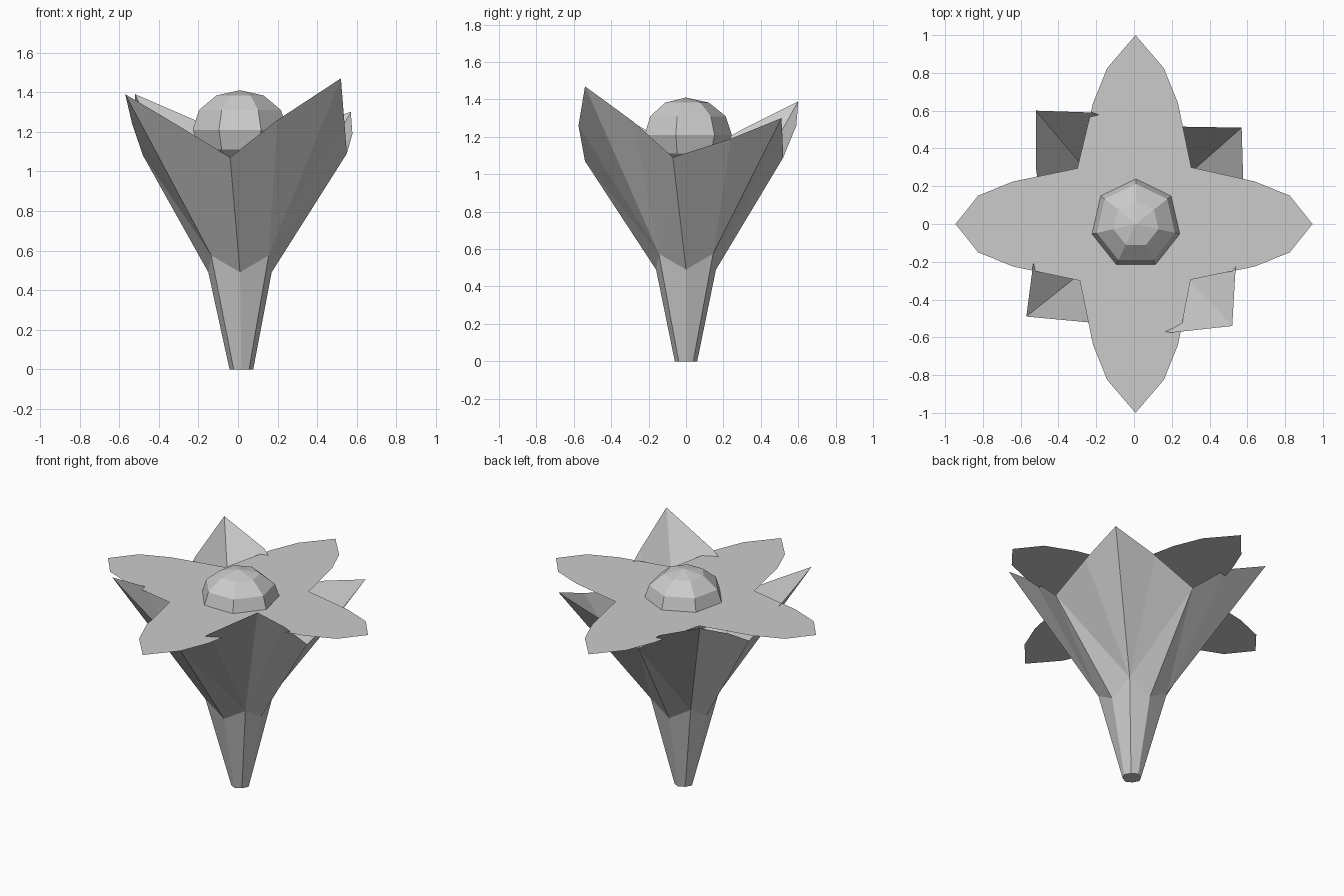
import bpy, math
from math import cos, sin, pi
from mathutils import Matrix

if "Cube" in bpy.data.objects:
    bpy.data.objects.remove(bpy.data.objects["Cube"])


def make(name, verts, faces):
    me = bpy.data.meshes.new(name)
    me.from_pydata(verts, [], faces)
    me.update()
    ob = bpy.data.objects.new(name, me)
    bpy.context.collection.objects.link(ob)
    return ob


# Flat four-petal blossom: half-petal profile (distance, half width), repeated by quarter turns
half = [(0.64, 0.225), (0.825, 0.15)]
outline = []
for k in range(4):
    petal = [(0.30, -0.295)] + [(d, -w) for d, w in half] + [(0.0, 0.0)]
    petal[-1] = (0.945 if k % 2 == 0 else 1.0, 0.0)
    petal += [(d, w) for d, w in reversed(half)]
    a = k * pi / 2
    for d, w in petal:
        outline.append((0.008 * (k % 2) + d * round(cos(a)) - w * round(sin(a)),
                        d * round(sin(a)) + w * round(cos(a)), 1.23))
n = len(outline)
make("blossom_petals", outline + [(0, 0, 1.23)], [(i, (i + 1) % n, n) for i in range(n)])

# Stem and sepal cup: a faceted eight-sided stem opening into four upturned points
cx = 0.017
verts, faces = [], []
for k in range(8):
    a = k * pi / 4
    r = 0.06 if k % 2 == 0 else 0.055
    verts.append((cx + r * cos(a), r * sin(a), 0))
for k in range(8):
    a = k * pi / 4
    r, z = (0.16, 0.49) if k % 2 == 0 else (0.205, 0.575)
    verts.append((0.01 + r * cos(a), r * sin(a), z))
# rim, counter-clockwise: notch, shoulder, tip, shoulder for each sepal
rim = [
    (0.55, -0.07, 1.09), (0.578, 0.24, 1.19), (0.57, 0.51, 1.30), (0.27, 0.515, 1.21),
    (-0.02, 0.52, 1.09), (-0.22, 0.59, 1.26), (-0.52, 0.60, 1.39), (-0.52, 0.30, 1.24),
    (-0.48, 0.03, 1.08), (-0.535, -0.22, 1.24), (-0.57, -0.49, 1.39), (-0.30, -0.515, 1.23),
    (-0.04, -0.54, 1.07), (0.20, -0.575, 1.26), (0.52, -0.54, 1.47), (0.535, -0.28, 1.28),
]
verts += rim
for k in range(8):
    faces.append((k, (k + 1) % 8, 8 + (k + 1) % 8, 8 + k))
for s in range(4):
    v0, d, v1 = 8 + 2 * s, 9 + 2 * s, 8 + (2 * s + 2) % 8
    r = [16 + (4 * s + j) % 16 for j in range(5)]
    faces += [(v0, d, r[0]), (d, r[1], r[0]), (d, r[2], r[1]),
              (d, r[3], r[2]), (d, r[4], r[3]), (d, v1, r[4])]
faces.append(tuple(range(7, -1, -1)))
make("stem_and_sepals", verts, faces)

# Faceted seven-sided flower centre
bpy.ops.mesh.primitive_uv_sphere_add(segments=7, ring_count=6, radius=1)
centre = bpy.context.object
centre.name = "flower_centre"
top = max((v.co for v in centre.data.vertices if abs(v.co.z) < 0.01), key=lambda c: c.y)
turn = pi / 2 - math.atan2(top.y, top.x)
centre.data.transform(Matrix.Translation((0.01, 0, 1.21)) @ Matrix.Diagonal((0.245, 0.245, 0.2, 1))
                      @ Matrix.Rotation(turn, 4, 'Z'))
